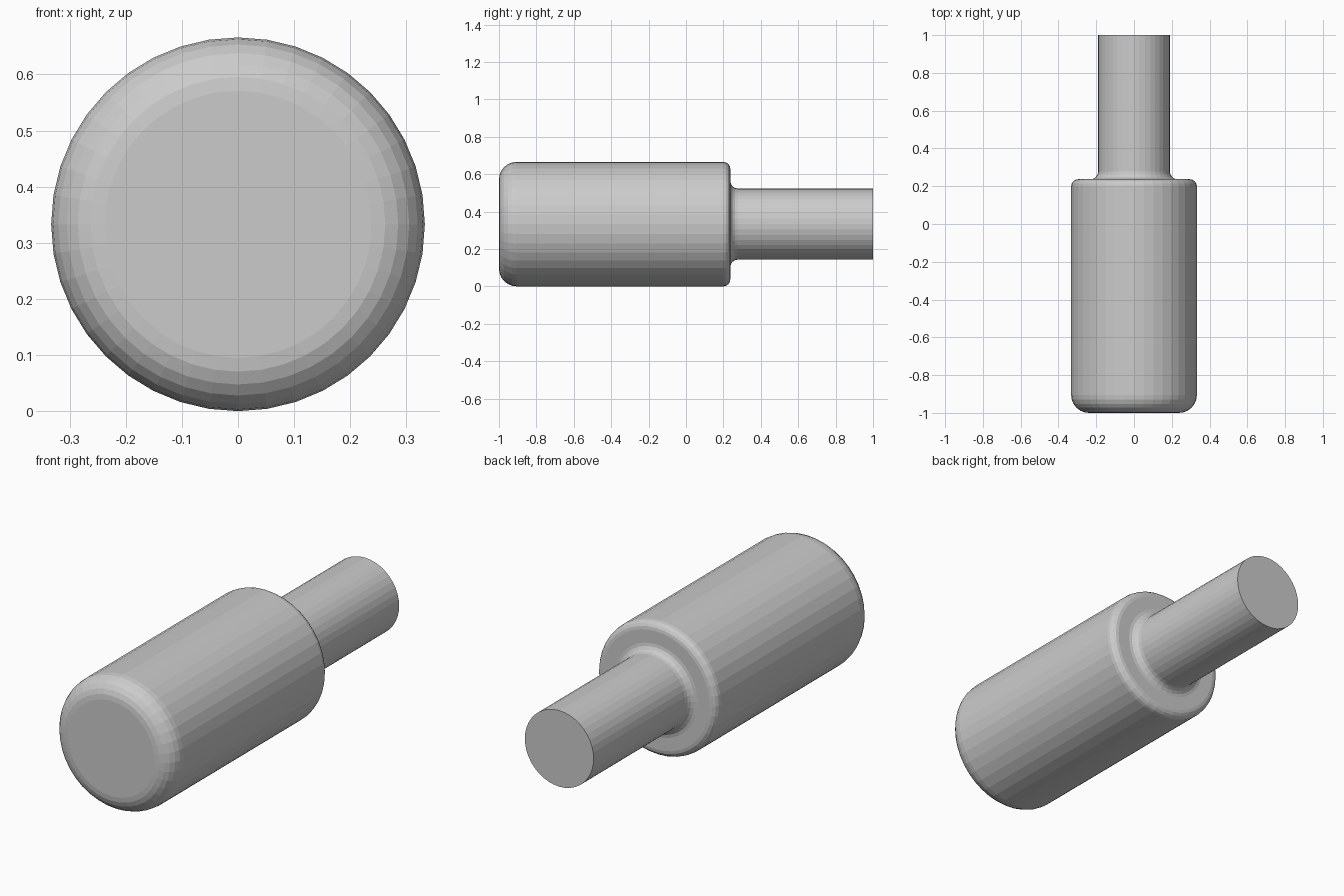
import bpy, bmesh, math
from mathutils import Vector, Matrix

if "Cube" in bpy.data.objects:
    bpy.data.objects.remove(bpy.data.objects["Cube"])

R_BODY, R_SHAFT, AXIS_Z = 0.333, 0.19, 0.333
SHOULDER_Y, SIDES = 0.237, 40


def arc(cr, cy, rad, a0, a1, steps):
    """Arc points (radius, y) in the profile plane, angles in degrees."""
    pts = []
    for i in range(steps + 1):
        a = math.radians(a0 + (a1 - a0) * i / steps)
        pts.append((cr + rad * math.cos(a), cy + rad * math.sin(a)))
    return pts


# Profile from the front face to the shaft end: big round, shoulder round, fillet
profile = arc(R_BODY - 0.095, -1 + 0.095, 0.095, -90, 0, 6)
profile += arc(R_BODY - 0.038, SHOULDER_Y - 0.038, 0.038, 0, 90, 4)
profile += arc(R_SHAFT + 0.04, SHOULDER_Y + 0.04, 0.04, 270, 180, 4)
profile.append((R_SHAFT, 1.0))

# Turned pin: rings of faces around the y axis with flat end caps
bm = bmesh.new()
rings = []
for r, y in profile:
    rings.append([bm.verts.new((r * math.cos(2 * math.pi * k / SIDES), y,
                                AXIS_Z + r * math.sin(2 * math.pi * k / SIDES)))
                  for k in range(SIDES)])
for a, b in zip(rings, rings[1:]):
    for k in range(SIDES):
        n = (k + 1) % SIDES
        bm.faces.new((a[k], a[n], b[n], b[k]))
bm.faces.new(rings[0])
bm.faces.new(rings[-1])
bmesh.ops.recalc_face_normals(bm, faces=bm.faces)

mesh = bpy.data.meshes.new("stepped_pin")
bm.to_mesh(mesh)
bm.free()
pin = bpy.data.objects.new("stepped_pin", mesh)
bpy.context.collection.objects.link(pin)
